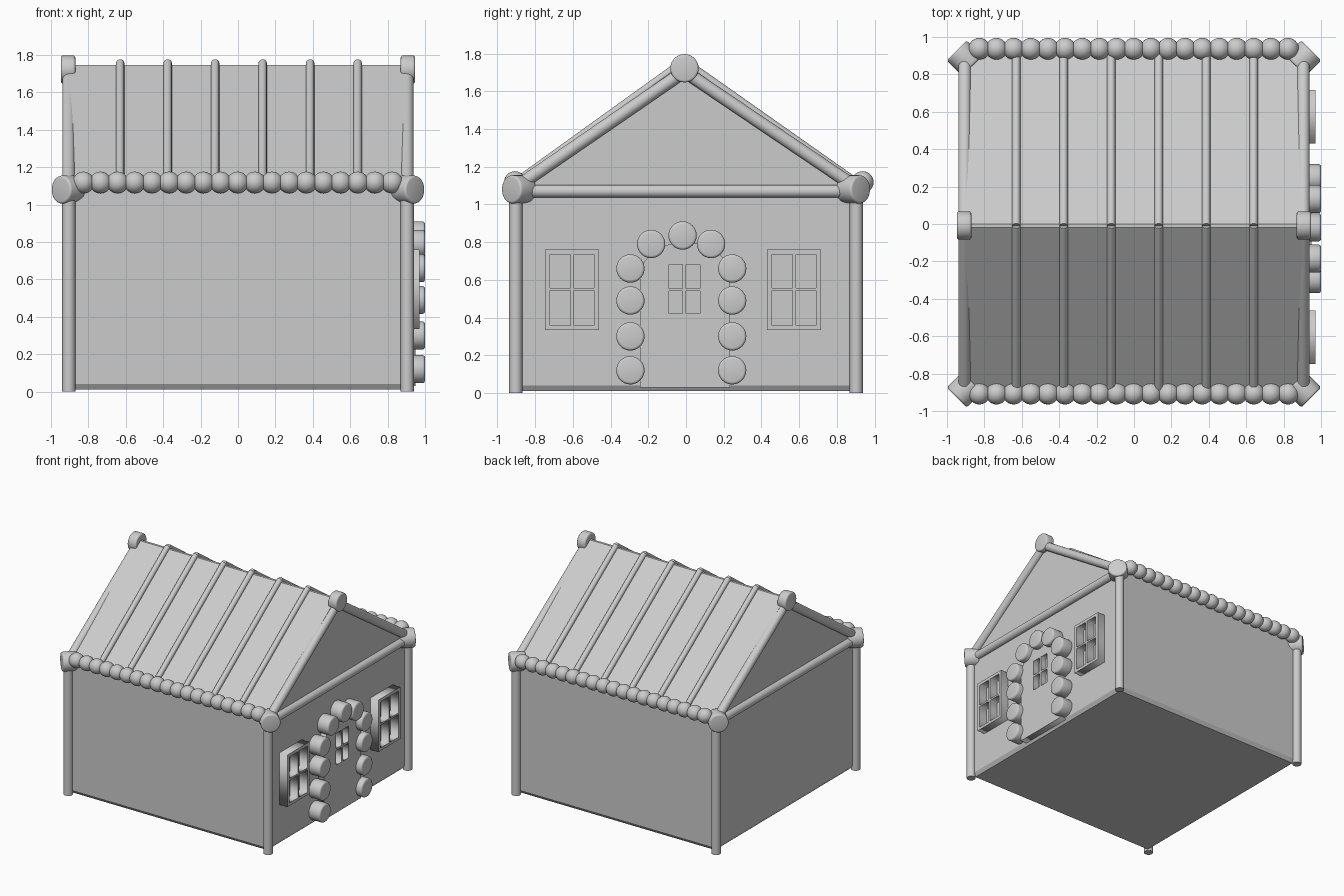
import bpy, bmesh, math
from mathutils import Vector, Matrix

if "Cube" in bpy.data.objects:
    bpy.data.objects.remove(bpy.data.objects["Cube"])

mat = bpy.data.materials.new("light grey")
mat.diffuse_color = (0.6, 0.6, 0.6, 1)
mat.use_nodes = True
mat.node_tree.nodes["Principled BSDF"].inputs["Base Color"].default_value = mat.diffuse_color


def make(name, bm, smooth=True):
    bmesh.ops.recalc_face_normals(bm, faces=bm.faces)
    me = bpy.data.meshes.new(name)
    bm.to_mesh(me)
    bm.free()
    ob = bpy.data.objects.new(name, me)
    bpy.context.collection.objects.link(ob)
    me.materials.append(mat)
    if smooth:
        bpy.ops.object.select_all(action='DESELECT')
        ob.select_set(True)
        bpy.context.view_layer.objects.active = ob
        bpy.ops.object.shade_smooth_by_angle(angle=math.radians(35))
    return ob


def rod(name, a, b, r, bevel=0.0, seg=24):
    """Cylinder from a to b, optionally with rounded rims."""
    a, b = Vector(a), Vector(b)
    bm = bmesh.new()
    m = Matrix.Translation((a + b) / 2) @ (b - a).to_track_quat('Z', 'Y').to_matrix().to_4x4()
    bmesh.ops.create_cone(bm, cap_ends=True, segments=seg, radius1=r, radius2=r,
                          depth=(b - a).length, matrix=m)
    if bevel:
        rims = [e for e in bm.edges if any(len(f.verts) > 4 for f in e.link_faces)]
        bmesh.ops.bevel(bm, geom=rims, offset=bevel, segments=3, profile=0.5, affect='EDGES')
    return make(name, bm)


def rect(y0, y1, z0, z1):
    return [(y0, z0), (y1, z0), (y1, z1), (y0, z1)]


def plate(name, loops, x0, x1):
    """Plate on the +x wall: first loop is the outline, the others are holes."""
    cu = bpy.data.curves.new(name, 'CURVE')
    cu.dimensions = '2D'
    cu.fill_mode = 'BOTH'
    cu.extrude = (x1 - x0) / 2
    for pts in loops:
        sp = cu.splines.new('POLY')
        sp.points.add(len(pts) - 1)
        for p, (y, z) in zip(sp.points, pts):
            p.co = (y, z, 0, 1)
        sp.use_cyclic_u = True
    ob = bpy.data.objects.new(name, cu)
    bpy.context.collection.objects.link(ob)
    cu.materials.append(mat)
    ob.rotation_euler = (math.pi / 2, 0, math.pi / 2)
    ob.location.x = (x0 + x1) / 2
    bpy.ops.object.select_all(action='DESELECT')
    ob.select_set(True)
    bpy.context.view_layer.objects.active = ob
    bpy.ops.object.convert(target='MESH')


# House body: gabled profile with chamfered foot and ridge
bm = bmesh.new()
W, L = 0.90, 0.90
prof = [(-W, 0.04), (-W, 1.106), (-0.02, 1.745), (0.0, 1.745), (W, 1.106), (W, 0.04)]
rings = []
for x in (-L, L):
    rings.append([bm.verts.new((x, y, z)) for y, z in prof])
bm.faces.new(rings[0])
bm.faces.new(rings[1])
for i in range(len(prof) - 1):
    bm.faces.new((rings[0][i], rings[0][i + 1], rings[1][i + 1], rings[1][i]))
k = W - 0.02
foot = [bm.verts.new(p) for p in ((-k, -k, 0.01), (-k, k, 0.01), (k, k, 0.01), (k, -k, 0.01))]
top = [rings[0][0], rings[0][-1], rings[1][-1], rings[1][0]]
bm.faces.new(foot)
for i in range(4):
    j = (i + 1) % 4
    bm.faces.new((foot[i], foot[j], top[j], top[i]))
make("house_body", bm, smooth=False)

# Posts, gable trim and end discs
for sx in (-1, 1):
    x = 0.905 * sx
    rod("gable_beam", (x, -0.9, 1.07), (x, 0.9, 1.07), 0.034)
    rod("ridge_disc", (0.87 * sx, -0.008, 1.722), (0.947 * sx, -0.008, 1.722), 0.075, 0.012, 32)
    for sy in (-1, 1):
        y = 0.903 * sy
        rod("corner_post", (x, y, 0), (x, y, 1.08), 0.035)
        rod("gable_trim", (x, y, 1.09), (x, -0.008, 1.705), 0.034)
        rod("corner_disc", (sx * 0.865, sy * 0.845, 1.08), (sx * 0.948, sy * 0.928, 1.08),
            0.075, 0.012, 32)

# Thin strips running over both roof slopes
for i in range(6):
    x = -0.63 + 0.254 * i
    for sy in (-1, 1):
        rod("roof_strip", (x, 0.9 * sy, 1.118), (x, -0.01, 1.758), 0.022, seg=16)

# Rows of balls along the eaves
for yc in (-0.907, 0.937):
    bm = bmesh.new()
    for i in range(19):
        bmesh.ops.create_uvsphere(bm, u_segments=24, v_segments=14, radius=0.058,
                                  matrix=Matrix.Translation((-0.827 + 0.0917 * i, yc, 1.118)))
    make("eave_balls", bm)

# Door with arched top and four panes
arch = [(-0.005 + 0.238 * math.cos(math.pi * i / 20), 0.62 + 0.18 * math.sin(math.pi * i / 20))
        for i in range(21)]
panes = [rect(y0, y1, z0, z1) for y0, y1 in ((-0.09, -0.018), (0.0, 0.075))
         for z0, z1 in ((0.42, 0.54), (0.555, 0.68))]
plate("door", [[(-0.243, 0.03), (0.233, 0.03)] + arch] + panes, 0.89, 0.95)

# Windows with four panes each
for c in (-0.605, 0.573):
    panes = [rect(c + a, c + b, z0, z1) for a, b in ((-0.117, -0.007), (0.01, 0.117))
             for z0, z1 in ((0.358, 0.543), (0.557, 0.735))]
    plate("window_frame", [rect(c - 0.143, c + 0.143, 0.335, 0.76)] + panes, 0.89, 0.97)

# Disc surround of the door
spots = [(s, z) for s in (-0.295, 0.245) for z in (0.12, 0.3, 0.49, 0.66)]
spots += [(-0.185, 0.79), (-0.018, 0.835), (0.133, 0.79)]
for y, z in spots:
    rod("door_disc", (0.89, y, z), (1.0, y, z), 0.075, 0.014, 32)
